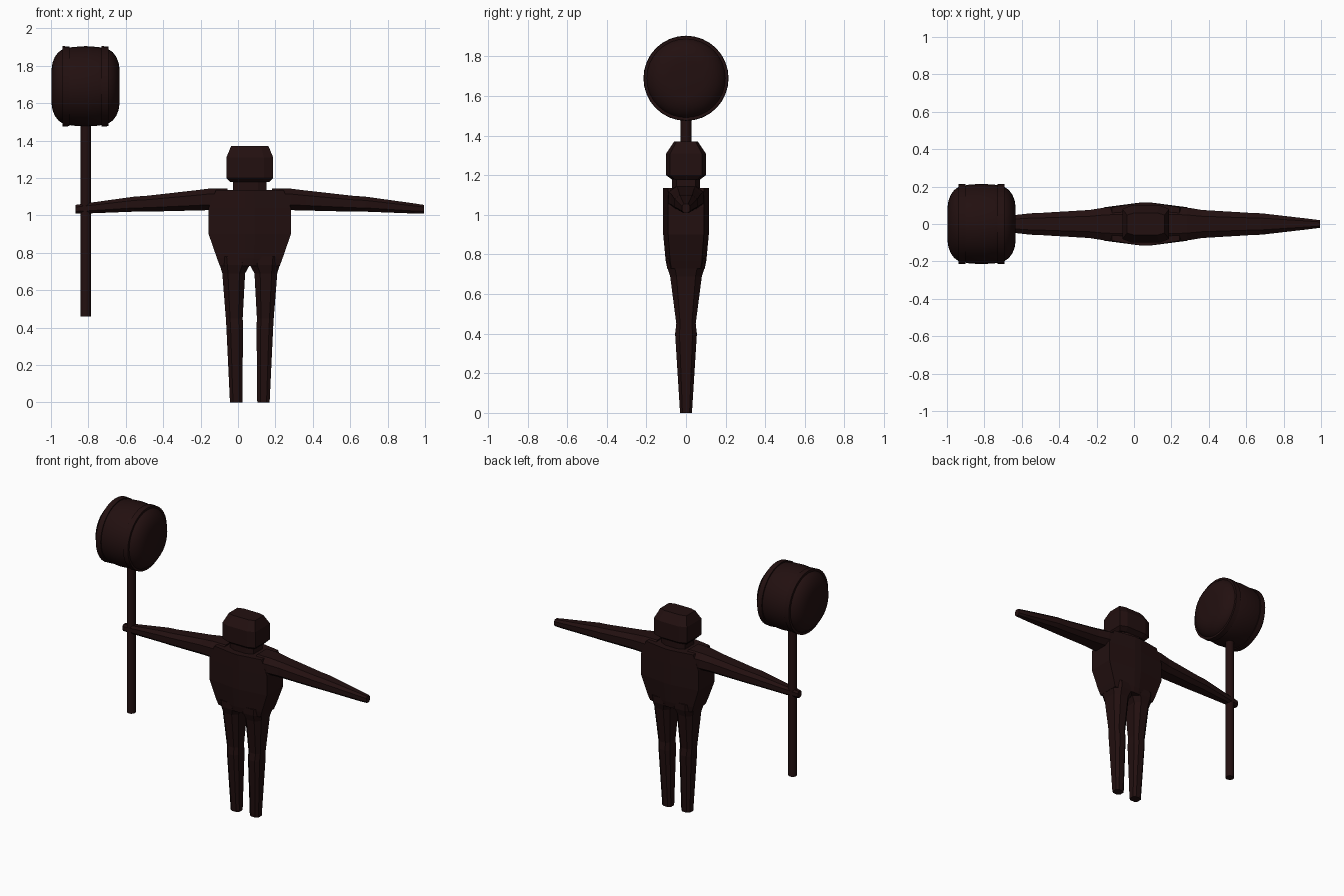
import bpy, bmesh, math
from mathutils import Vector

cube = bpy.data.objects.get("Cube")
if cube:
    bpy.data.objects.remove(cube)

mat = bpy.data.materials.new("dark maroon")
mat.use_nodes = True
COLOUR = (0.016, 0.005, 0.005, 1)
mat.diffuse_color = COLOUR
mat.node_tree.nodes["Principled BSDF"].inputs["Base Color"].default_value = COLOUR

BODY_X = 0.063
HAMMER = Vector((-0.815, 0, 1.69))


def loft(name, rings, smooth=False):
    """Skin a list of equal-length rings and cap both ends."""
    bm = bmesh.new()
    loops = [[bm.verts.new(p) for p in ring] for ring in rings]
    n = len(loops[0])
    for a, b in zip(loops, loops[1:]):
        for i in range(n):
            j = (i + 1) % n
            bm.faces.new((a[i], a[j], b[j], b[i]))
    bm.faces.new(loops[0])
    bm.faces.new(loops[-1])
    bmesh.ops.recalc_face_normals(bm, faces=bm.faces)
    mesh = bpy.data.meshes.new(name)
    bm.to_mesh(mesh)
    bm.free()
    mesh.materials.append(mat)
    obj = bpy.data.objects.new(name, mesh)
    bpy.context.collection.objects.link(obj)
    if smooth:
        bpy.ops.object.select_all(action='DESELECT')
        obj.select_set(True)
        bpy.context.view_layer.objects.active = obj
        bpy.ops.object.shade_smooth_by_angle(angle=math.radians(35))
    return obj


def octagon(a, b, ka, kb):
    """Eight-sided outline with half sizes a, b and cut corners."""
    return [(a, -b * kb), (a, b * kb), (a * ka, b), (-a * ka, b),
            (-a, b * kb), (-a, -b * kb), (-a * ka, -b), (a * ka, -b)]


def upright(name, rows, ka, kb):
    """Rows hold centre x, z, half width and half depth."""
    return loft(name, [[(cx + u, v, z) for u, v in octagon(a, b, ka, kb)]
                       for cx, z, a, b in rows])


def turned(name, centre, profile, segments, axis):
    """Round part from (position, radius) pairs along x or z."""
    rings = []
    for t, r in profile:
        ring = []
        for i in range(segments):
            w = 2 * math.pi * i / segments
            c, s = r * math.cos(w), r * math.sin(w)
            ring.append(centre + Vector((t, c, s) if axis == 'x' else (c, s, t)))
        rings.append(ring)
    return loft(name, rings, True)


# Trunk, neck and head
upright("torso", [(BODY_X, 0.73, 0.16, 0.095), (BODY_X, 0.77, 0.175, 0.103),
                  (BODY_X, 0.9, 0.22, 0.115), (BODY_X, 1.04, 0.22, 0.115),
                  (BODY_X, 1.137, 0.18, 0.115)], 0.12, 0.78)
upright("neck", [(BODY_X, 1.11, 0.09, 0.07), (BODY_X, 1.2, 0.09, 0.07)], 0.5, 0.7)
upright("head", [(BODY_X, 1.178, 0.105, 0.07), (BODY_X, 1.2, 0.125, 0.1),
                 (BODY_X, 1.31, 0.125, 0.1), (BODY_X, 1.37, 0.1, 0.06)], 0.6, 0.8)

for side, word in ((1, "left"), (-1, "right")):
    # Legs: inner and outer offsets from the body centre, z, half depth
    rows = []
    for z, inner, outer, depth in ((0.78, 0.0, 0.165, 0.098), (0.735, 0.0, 0.16, 0.095),
                                   (0.69, 0.025, 0.147, 0.08), (0.45, 0.038, 0.128, 0.049),
                                   (0.4, 0.036, 0.125, 0.055), (0.0, 0.04, 0.106, 0.03)):
        rows.append((BODY_X + side * (inner + outer) / 2, z, (outer - inner) / 2, depth))
    upright(word + "_leg", rows, 0.5, 0.6)

    # Arms: offset from the body centre, bottom, top, half depth
    rings = []
    for off, low, high, depth in ((0.12, 1.03, 1.145, 0.095), (0.22, 1.028, 1.143, 0.088),
                                  (0.3, 1.026, 1.133, 0.075), (0.55, 1.02, 1.105, 0.06),
                                  (0.62, 1.02, 1.1, 0.057), (0.88, 1.01, 1.064, 0.027),
                                  (0.932, 1.01, 1.056, 0.02)):
        mid = (low + high) / 2
        rings.append([(BODY_X + side * off, v, mid + u)
                      for u, v in octagon((high - low) / 2, depth, 0.5, 0.55)])
    loft(word + "_arm", rings)

# Mallet: handle, barrel-shaped head and two raised bands
turned("handle", HAMMER, [(-1.23, 0.028), (-0.1, 0.028)], 12, 'z')
half = [(0.182, 0.09), (0.177, 0.125), (0.165, 0.156), (0.146, 0.182),
        (0.12, 0.2), (0.07, 0.21)]
turned("mallet_head", HAMMER,
       [(-t, r) for t, r in half] + [(0, 0.215)] + half[::-1], 32, 'x')
for side, word in ((1, "left"), (-1, "right")):
    turned(word + "_band", HAMMER + Vector((side * 0.104, 0, 0)),
           [(-0.018, 0.19), (-0.018, 0.215), (0.018, 0.213), (0.018, 0.18)], 32, 'x')
